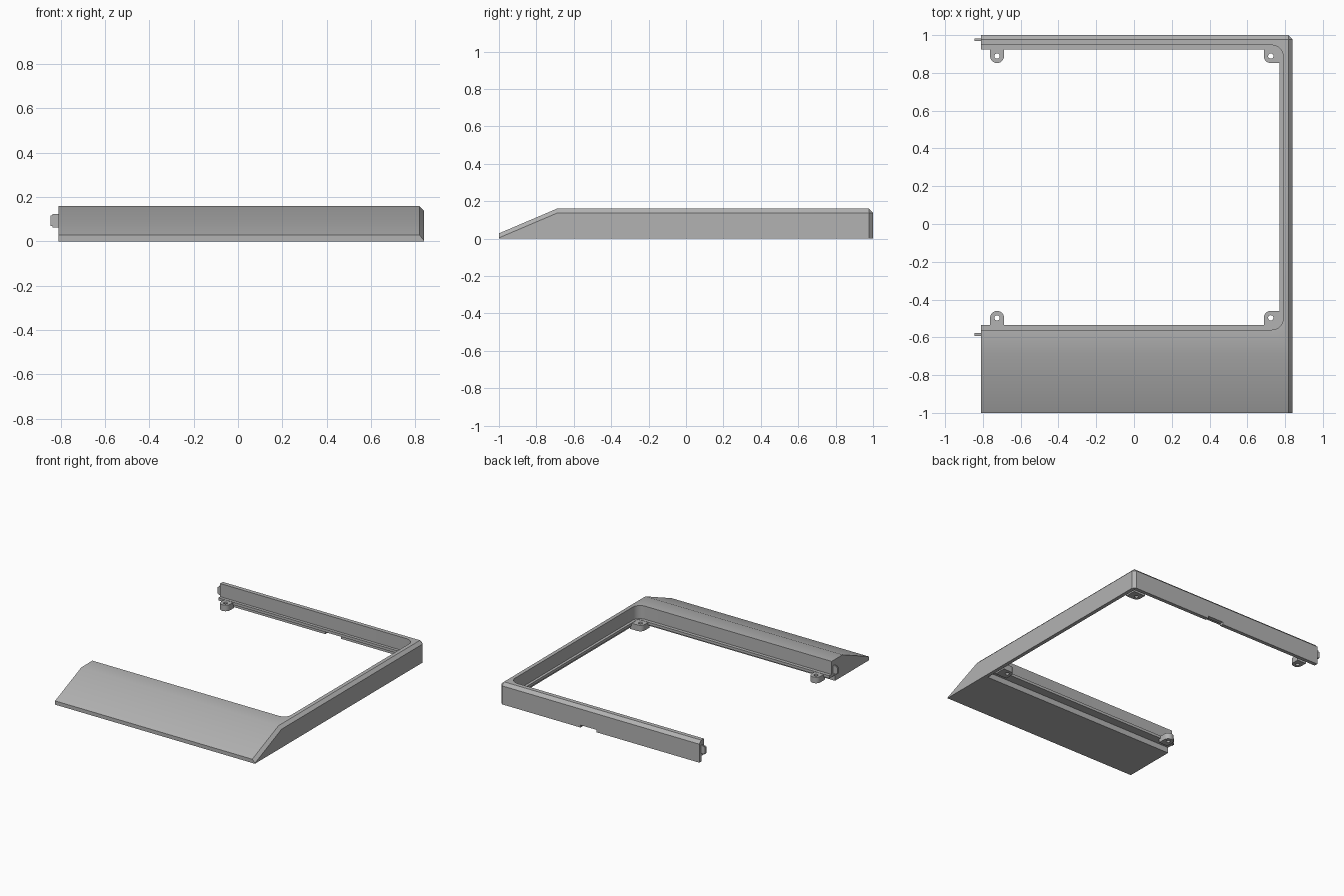
import bpy, bmesh, math
from mathutils import Vector

cube = bpy.data.objects.get("Cube")
if cube:
    bpy.data.objects.remove(cube, do_unlink=True)

grey = bpy.data.materials.new("matte grey")
grey.use_nodes = True
GREY = (0.45, 0.45, 0.45, 1)
grey.diffuse_color = GREY
grey.node_tree.nodes["Principled BSDF"].inputs["Base Color"].default_value = GREY


def finish(name, bm):
    bmesh.ops.recalc_face_normals(bm, faces=bm.faces)
    mesh = bpy.data.meshes.new(name)
    bm.to_mesh(mesh)
    bm.free()
    mesh.materials.append(grey)
    ob = bpy.data.objects.new(name, mesh)
    bpy.context.collection.objects.link(ob)
    return ob


def extrude(points, offset):
    bm = bmesh.new()
    face = bm.faces.new([bm.verts.new(p) for p in points])
    new = bmesh.ops.extrude_face_region(bm, geom=[face])["geom"]
    verts = [g for g in new if isinstance(g, bmesh.types.BMVert)]
    bmesh.ops.translate(bm, vec=Vector(offset), verts=verts)
    return bm


def slab(name, x0, x1, y0, y1, z0, z1, radii=(0, 0, 0, 0)):
    """Upright block; corner radii run left-front, right-front, right-back, left-back."""
    corners = ((x0, y0, 1, 1), (x1, y0, -1, 1), (x1, y1, -1, -1), (x0, y1, 1, -1))
    pts = []
    for i, ((x, y, sx, sy), r) in enumerate(zip(corners, radii)):
        steps = 8 if r else 0
        for k in range(steps + 1):
            a = math.pi * (1 + i / 2) + (math.pi / 2) * k / max(steps, 1)
            pts.append((x + r * (sx + math.cos(a)), y + r * (sy + math.sin(a)), z0) if r else (x, y, z0))
    return finish(name, extrude(pts, (0, 0, z1 - z0)))


def activate(ob):
    bpy.ops.object.select_all(action='DESELECT')
    ob.select_set(True)
    bpy.context.view_layer.objects.active = ob


def cut(ob, cutter):
    cutter.hide_render = True
    mod = ob.modifiers.new("cut", 'BOOLEAN')
    mod.operation = 'DIFFERENCE'
    mod.solver = 'EXACT'
    mod.object = cutter
    activate(ob)
    bpy.ops.object.modifier_apply(modifier=mod.name)
    bpy.data.objects.remove(cutter, do_unlink=True)


def smooth(ob):
    activate(ob)
    bpy.ops.object.shade_smooth_by_angle(angle=math.radians(30))


LEFT, RIGHT, TOP = -0.81, 0.84, 0.16

# Wedge-fronted body with chamfered outer edges
side = [(-1, 0), (1, 0), (1, TOP), (-0.69, TOP), (-1, 0.028)]
bm = extrude([(LEFT, y, z) for y, z in side], (RIGHT - LEFT, 0, 0))
chamfered = []
for e in bm.edges:
    a, b = (v.co for v in e.verts)
    outer = min(a.x, b.x) > RIGHT - 0.01
    back = min(a.y, b.y) > 0.99
    high = min(a.z, b.z) > 0.02
    if (outer and high) or (back and high) or (outer and back):
        chamfered.append(e)
bmesh.ops.recalc_face_normals(bm, faces=bm.faces)
bmesh.ops.bevel(bm, geom=chamfered, offset=0.022, segments=1, affect='EDGES')
frame = finish("frame", bm)

# Upper opening, narrower opening through the ledge, recess below the ledge
cut(frame, slab("opening_cutter", -1.2, 0.79, -0.56, 0.947, 0.062, 0.5, (0, 0.06, 0.06, 0)))
cut(frame, slab("ledge_cutter", -1.2, 0.77, -0.535, 0.925, -0.5, 0.3))
cut(frame, slab("recess_cutter", -1.2, 0.812, -0.6, 0.972, -0.5, 0.042))
# Finger notch under the back wall
cut(frame, slab("notch_cutter", 0.04, 0.17, 0.9, 1.1, -0.1, 0.018))
smooth(frame)

# Screw ears at the four corners of the opening
R, EAR_Z = 0.037, (0.015, 0.06)
for end, x0, x1 in (("left", 0.687, 0.785), ("right", -0.762, -0.688)):
    outer_r = R if end == "right" else 0
    hole_x = x0 + R
    for place, y0, y1, hole_y in (("front", -0.55, -0.46, -0.497), ("back", 0.852, 0.935, 0.889)):
        radii = (0, 0, outer_r, R) if place == "front" else (R, outer_r, 0, 0)
        ear = slab(f"{place}_{end}_screw_ear", x0, x1, y0, y1, *EAR_Z, radii)
        h = 0.014
        cut(ear, slab("hole_cutter", hole_x - h, hole_x + h, hole_y - h, hole_y + h, -0.1, 0.2, (h * 0.999,) * 4))
        smooth(ear)

# Joining tabs on the open ends
for place, y in (("front", -0.585), ("back", 0.975)):
    tab = slab(f"{place}_joining_tab", -0.845, LEFT + 0.02, y - 0.007, y + 0.007, 0.062, 0.123)
    bm = bmesh.new()
    bm.from_mesh(tab.data)
    tips = [e for e in bm.edges if all(v.co.x < -0.84 for v in e.verts)
            and abs(e.verts[0].co.y - e.verts[1].co.y) > 0.01]
    bmesh.ops.bevel(bm, geom=tips, offset=0.007, segments=2, affect='EDGES')
    bm.to_mesh(tab.data)
    bm.free()
